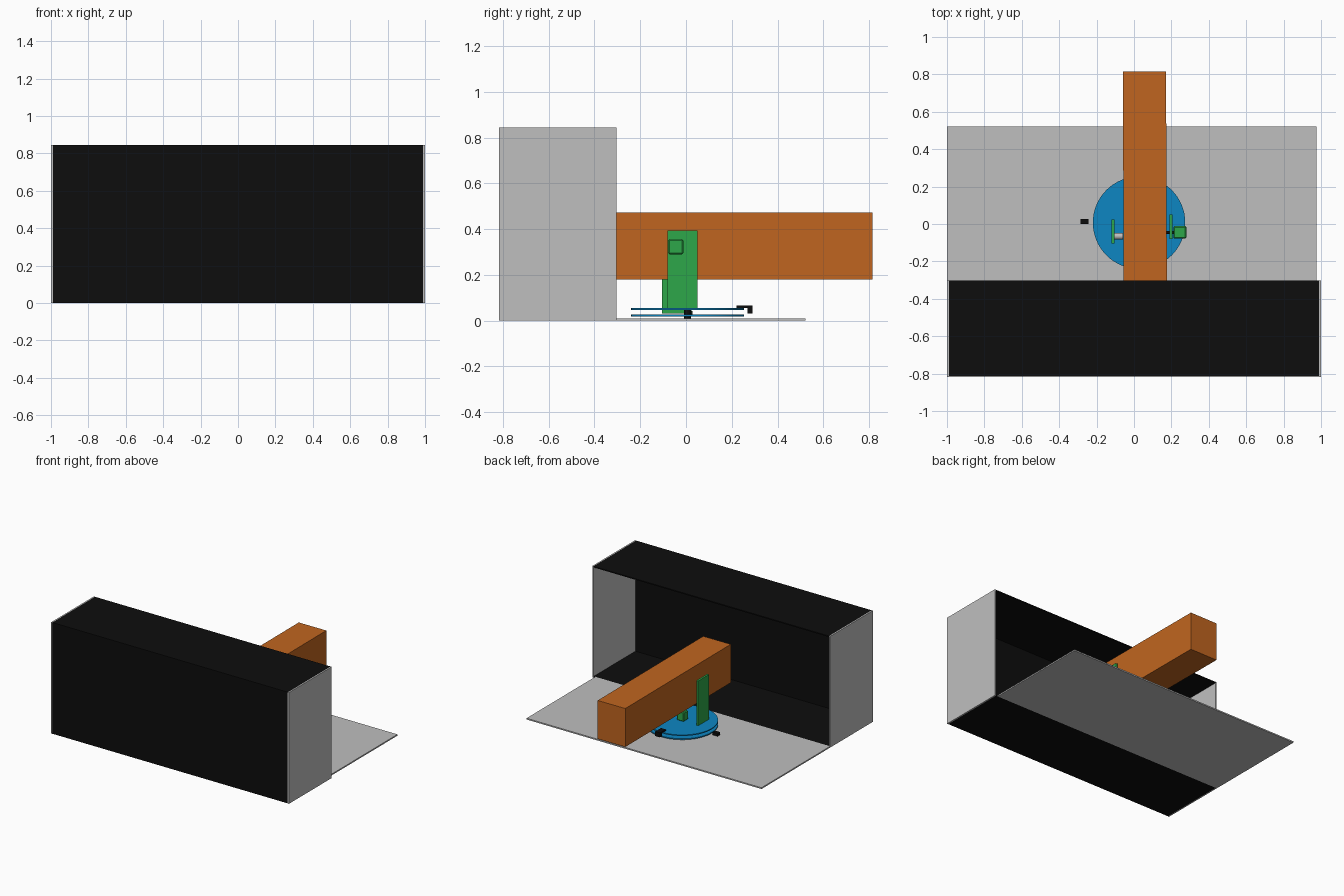
import bpy, bmesh, math
from mathutils import Matrix

if "Cube" in bpy.data.objects:
    bpy.data.objects.remove(bpy.data.objects["Cube"])


def material(name, rgb):
    m = bpy.data.materials.new(name)
    m.diffuse_color = (*rgb, 1)
    m.use_nodes = True
    m.node_tree.nodes["Principled BSDF"].inputs["Base Color"].default_value = m.diffuse_color
    return m


BLACK = material("black", (0.004, 0.004, 0.004))
GREY = material("light grey", (0.52, 0.52, 0.52))
ORANGE = material("orange", (0.53, 0.13, 0.014))
BLUE = material("blue", (0.004, 0.24, 0.54))
GREEN = material("green", (0.027, 0.39, 0.067))


def finish(name, bm, mat):
    me = bpy.data.meshes.new(name)
    bm.to_mesh(me)
    bm.free()
    me.materials.append(mat)
    ob = bpy.data.objects.new(name, me)
    bpy.context.collection.objects.link(ob)
    return ob


def box(name, x, y, z, mat, bevel=0):
    """Box from (min, max) ranges on each axis."""
    bm = bmesh.new()
    size = [r[1] - r[0] for r in (x, y, z)]
    mid = [(r[0] + r[1]) / 2 for r in (x, y, z)]
    bmesh.ops.create_cube(bm, size=1, matrix=Matrix.Diagonal((*size, 1)))
    if bevel:
        bmesh.ops.bevel(bm, geom=bm.edges[:], offset=bevel, segments=1, affect='EDGES')
    ob = finish(name, bm, mat)
    ob.location = mid
    return ob


def cylinder(name, centre, r, h, mat, axis='Z', sides=64):
    bm = bmesh.new()
    bmesh.ops.create_cone(bm, cap_ends=True, segments=sides, radius1=r, radius2=r, depth=h)
    if axis == 'X':
        bm.transform(Matrix.Rotation(math.pi / 2, 4, 'Y'))
    for f in bm.faces:
        f.smooth = len(f.verts) == 4
    for e in bm.edges:
        e.smooth = all(f.smooth for f in e.link_faces)
    ob = finish(name, bm, mat)
    ob.location = centre
    return ob


# Housing: black panels, open at the back, with grey ends
Y0, Y1, H, T = -0.815, -0.303, 0.845, 0.008
box("housing_front", (-0.99, 0.99), (Y0, Y0 + T), (0, H), BLACK)
box("housing_top", (-0.99, 0.99), (Y0 + T, Y1), (H - T, H), BLACK)
box("housing_bottom", (-0.99, 0.99), (Y0 + T, Y1), (0, T), BLACK)
for side, s in (("left", -1), ("right", 1)):
    box("housing_end_" + side, sorted((s * 0.99, s)), (Y0 - 0.002, Y1), (0, H), GREY)

# Base plate behind the housing
box("base_plate", (-1.0, 0.975), (Y1, 0.522), (0, 0.01), GREY)

# Turntable: two discs joined by a shaft
CX, CY = 0.027, 0.007
for name, z in (("lower_disc", 0.022), ("upper_disc", 0.051)):
    cylinder(name, (CX, CY, z), 0.247, 0.008, BLUE)
cylinder("turntable_shaft", (CX, CY, 0.03), 0.015, 0.04, BLACK, sides=24)
box("turntable_motor", (CX - 0.03, CX + 0.03), (CY - 0.03, CY + 0.025),
    (0.055, 0.125), GREEN, 0.006)

# Upright brackets, tilt motor and pivot pin
box("left_bracket", (-0.119, -0.104), (-0.105, 0.025), (0.032, 0.395), GREEN)
box("right_bracket", (0.19, 0.206), (-0.08, 0.05), (0.047, 0.395), GREEN)
box("tilt_motor", (0.21, 0.28), (-0.078, -0.012), (0.29, 0.357), GREEN, 0.006)
cylinder("tilt_shaft", (0.195, -0.045, 0.324), 0.008, 0.05, BLACK, 'X', 16)
cylinder("pivot_pin", (-0.082, -0.065, 0.324), 0.018, 0.045, GREY, 'X', 24)

# Long beam reaching into the housing, turned very slightly
beam = box("beam", (-0.057, 0.174), (-0.46, 0.815), (0.18, 0.472), ORANGE)
beam.rotation_euler.z = math.radians(0.25)

# Small stops around the turntable
box("side_stop", (-0.285, -0.244), (-0.001, 0.028), (0.02, 0.042), BLACK)
box("rear_stop_arm", (0.016, 0.056), (0.22, 0.29), (0.055, 0.066), BLACK)
box("rear_stop_leg", (0.016, 0.056), (0.268, 0.29), (0.032, 0.055), BLACK)
